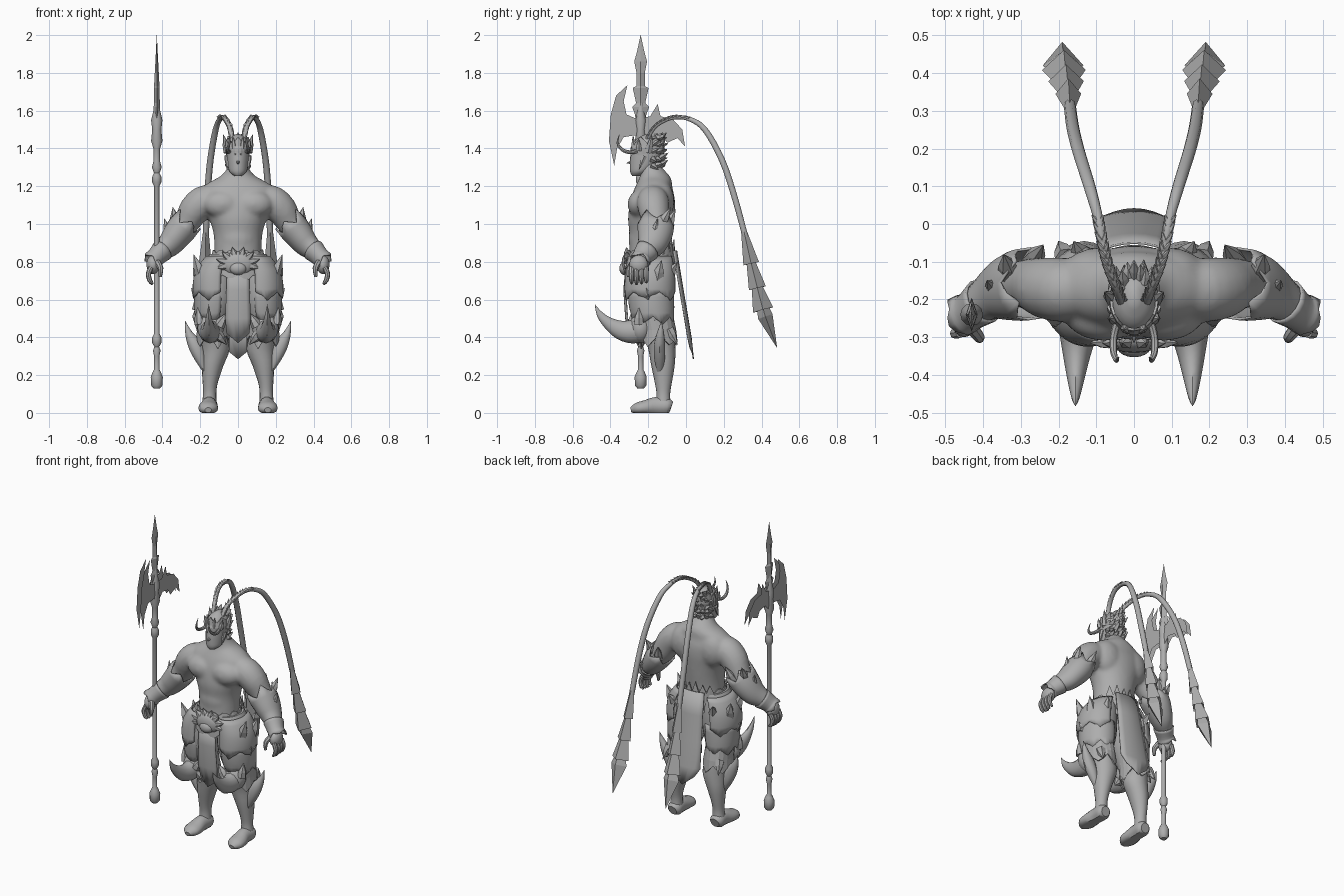
import bpy, bmesh, math, random
from mathutils import Vector

random.seed(4)
grey = bpy.data.materials.new("plain grey")
grey.diffuse_color = (0.42, 0.42, 0.42, 1)


def finish(name, bm, mirror=False, smooth=True, solid=0):
    bmesh.ops.recalc_face_normals(bm, faces=bm.faces)
    me = bpy.data.meshes.new(name)
    bm.to_mesh(me)
    bm.free()
    ob = bpy.data.objects.new(name, me)
    bpy.context.collection.objects.link(ob)
    me.materials.append(grey)
    if solid:
        ob.modifiers.new("thickness", 'SOLIDIFY').thickness = solid
    if mirror:
        ob.modifiers.new("mirror", 'MIRROR')
    bpy.ops.object.select_all(action='DESELECT')
    ob.select_set(True)
    bpy.context.view_layer.objects.active = ob
    if smooth:
        bpy.ops.object.shade_smooth_by_angle(angle=math.radians(40))
    return ob


def spline(pts, k):
    out, P = [], [Vector(p) for p in pts]
    for i in range(len(P) - 1):
        a, b, c, d = P[max(i - 1, 0)], P[i], P[i + 1], P[min(i + 2, len(P) - 1)]
        for t in [j / k for j in range(k)]:
            out.append(0.5 * (2 * b + (c - a) * t + (2 * a - 5 * b + 4 * c - d) * t * t
                              + (3 * b - a - 3 * c + d) * t ** 3))
    return out + [P[-1]]


def sweep(name, pts, n=16, k=3, flat=False, arc=None, jag=0, jag0=0, per=2, mirror=False, floor=False,
          into=None, smooth=True):
    """Rings (x, y, z, r1, r2) along a path; jag makes toothed ends (per = points per tooth), arc an open shell."""
    P = spline([tuple(p) if len(p) == 5 else (*p, p[3]) for p in pts], k)
    bm = into or bmesh.new()
    a0, a1 = [math.radians(a) for a in (arc or (0, 360))]
    m = n + 1 if arc else n
    rings = []
    for i, p in enumerate(P):
        t = Vector(P[min(i + 1, len(P) - 1)][:3]) - Vector(P[max(i - 1, 0)][:3])
        t = Vector((0, 0, 1 if t.z > 0 else -1)) if flat else t.normalized()
        u = Vector((1, 0, 0)) if abs(t.x) < .95 else Vector((0, 0, 1))
        u = (u - t * u.dot(t)).normalized()
        v = Vector((0, 1, 0)) if flat else t.cross(u)
        ring = []
        for j in range(m):
            a = a0 + (a1 - a0) * j / n
            q = Vector(p[:3]) + u * max(p[3], .0005) * math.cos(a) + v * max(p[4], .0005) * math.sin(a)
            tooth = (1 - abs(2 * (j % per) / per - 1)) * random.uniform(.75, 1.2)
            q += t * tooth * (jag * (i == len(P) - 1) - jag0 * (i == 0))
            if floor:
                q.z = max(q.z, 0)
            ring.append(bm.verts.new(q))
        rings.append(ring)
    for r, s in zip(rings, rings[1:]):
        for j in range(n):
            bm.faces.new((r[j], r[(j + 1) % m], s[(j + 1) % m], s[j]))
    shell = arc or jag or jag0
    if not shell:
        bm.faces.new(rings[0])
        bm.faces.new(rings[-1])
    return None if into else finish(name, bm, mirror, smooth, .007 if shell else 0)


def ball(name, c, r, mirror=False):
    bm = bmesh.new()
    bmesh.ops.create_uvsphere(bm, u_segments=18, v_segments=12, radius=1)
    for v in bm.verts:
        v.co = Vector([c[i] + r[i] * v.co[i] for i in range(3)])
    return finish(name, bm, mirror)


def spikes(name, items, mirror=False, n=6):
    """Straight pointed locks: (base, tip, radius)."""
    bm = bmesh.new()
    for b, t, r in items:
        sweep("", [(*b, r), (*Vector(b).lerp(Vector(t), .4), r * .8), (*t, 0)], n, 1, into=bm)
    return finish(name, bm, mirror, False)


def plate(name, outline, x, t):
    """Blade in the side plane with sharp edge and raised centre on both sides."""
    bm = bmesh.new()
    for s in (-1, 1):
        f = bm.faces.new([bm.verts.new((x, y, z)) for y, z in outline])
        core = bmesh.ops.inset_region(bm, faces=[f], thickness=.012, use_even_offset=False)
        for v in f.verts:
            v.co.x = x + s * t
    bmesh.ops.remove_doubles(bm, verts=bm.verts, dist=.0002)
    return finish(name, bm, smooth=False)


# torso, chest and upper arms blended into one smooth body
body = [sweep("torso", [(0, -.19, .76, .13, .11), (0, -.19, .86, .125, .11), (0, -.185, .95, .13, .115),
                        (0, -.185, 1.02, .15, .122), (0, -.18, 1.08, .178, .122), (0, -.175, 1.14, .2, .115),
                        (0, -.172, 1.19, .19, .1), (0, -.165, 1.225, .145, .09), (0, -.165, 1.255, .09, .078),
                        (0, -.185, 1.30, .055, .058), (0, -.2, 1.34, .045, .05)], 32, flat=True),
        ball("chest", (.08, -.24, 1.105), (.105, .07, .075), True),
        ball("belly", (0, -.22, .92), (.105, .085, .11)),
        ball("shoulder_blade", (.09, -.13, 1.12), (.1, .068, .11), True),
        sweep("upper_arm", [(.12, -.175, 1.14, .07), (.18, -.175, 1.12, .085), (.23, -.17, 1.075, .083),
                            (.27, -.16, 1.01, .07), (.31, -.16, .95, .06)], mirror=True)]
for ob in body:
    ob.select_set(True)
bpy.context.view_layer.objects.active = body[0]
bpy.ops.object.convert(target='MESH')
bpy.ops.object.join()
rem = body[0].modifiers.new("blend", 'REMESH')
rem.mode, rem.voxel_size, rem.use_smooth_shade = 'VOXEL', .011, True
relax = body[0].modifiers.new("relax", 'SMOOTH')
relax.factor, relax.iterations = .5, 6

# forearm guards, cuffs and hands
sweep("forearm_guard", [(.435, -.23, .825, .043, .048), (.40, -.205, .86, .052, .058), (.36, -.18, .895, .066, .078),
                        (.32, -.165, .945, .078, .092), (.29, -.16, .985, .082, .097)], 20, jag=.05, per=4, mirror=True)
sweep("wrist_cuff", [(.40, -.205, .86, .06, .066), (.435, -.232, .825, .05, .054), (.45, -.24, .81, .054, .056)],
      16, jag=.02, per=4, mirror=True)
spikes("elbow_spikes", [((.33, -.13, 1.0), (.345, -.08, 1.09), .03), ((.27, -.1, .98), (.24, -.055, 1.08), .03),
                        ((.37, -.17, .95), (.39, -.15, 1.03), .022)], True)
ball("palm", (.45, -.25, .785), (.035, .05, .05), True)
for i in range(4):
    y = -.288 + i * .026
    sweep("finger", [(.46, y, .77, .014), (.474, y - .002, .735, .014), (.466, y, .70, .012),
                     (.452, y, .68 + .006 * abs(i - 1), .007)], 8, mirror=True)
sweep("thumb", [(.43, -.275, .80, .018), (.41, -.3, .765, .015), (.412, -.305, .72, .008)], 8, mirror=True)

# head, nose, brow and mouth
sweep("head", [(0, -.26, 1.255, .02, .025), (0, -.245, 1.275, .044, .05), (0, -.225, 1.31, .054, .072),
               (0, -.212, 1.36, .06, .083), (0, -.205, 1.41, .06, .083), (0, -.2, 1.45, .045, .062),
               (0, -.195, 1.475, .012, .02)], 24, flat=True)
spikes("nose", [((0, -.288, 1.322), (0, -.288, 1.385), .012), ((0, -.285, 1.328), (0, -.316, 1.322), .011)])
spikes("brow", [((.01, -.286, 1.365), (.06, -.25, 1.395), .011)], True)
# helmet crown with flared points and thin curled horns
sweep("crown", [(0, -.207, 1.375, .062, .086), (0, -.205, 1.40, .066, .089), (0, -.2, 1.425, .064, .083)],
      24, 2, True, jag=.035, jag0=.015, per=4, smooth=False)
spikes("crown_points", [((.055, -.2, 1.38), (.078, -.18, 1.475), .022), ((.05, -.25, 1.39), (.066, -.25, 1.45), .018),
                        ((.056, -.22, 1.36), (.058, -.25, 1.285), .016),
                        ((.02, -.275, 1.40), (.028, -.28, 1.465), .016)], True)
sweep("front_horn", [(.045, -.26, 1.385, .011), (.054, -.30, 1.38, .01), (.054, -.34, 1.395, .009),
                     (.046, -.362, 1.43, .006), (.04, -.352, 1.475, .001)], 8, mirror=True)
# swept back hair
locks = []
for i in range(7):
    for j in range(5):
        a, w = math.radians(15 + i * 25), .054 if j < 4 else .036
        x, y, z = w * math.cos(a), -.2 + .064 * math.sin(a), 1.31 + .035 * j
        locks.append(((x, y, z), (x * 1.15, y + .03 + .02 * random.random(), z + random.uniform(-.02, .04)), .017))
spikes("hair", locks, n=4)

# long plumes: braided root, stalk, layered flat feather tip
root = [(.03, -.21, 1.44, .012), (.045, -.17, 1.51, .012), (.068, -.11, 1.55, .011), (.083, -.05, 1.565, .011),
        (.096, .02, 1.555, .013), (.118, .10, 1.50, .016), (.146, .19, 1.34, .017),
        (.162, .255, 1.15, .017), (.17, .315, .93, .016)]
sweep("plume_stalk", root, 10, 4, mirror=True)
braid = spline([p[:3] for p in root[:5]], 3)
spikes("plume_braid", [(a, a + (b - a) * 1.2 + Vector((s * .016, 0, .014)), .011)
                       for a, b in zip(braid, braid[1:]) for s in (-1, 1)], True)
sweep("plume_feather", [(.17, .305, .97, .014, .014), (.174, .345, .79, .034, .042), (.174, .338, .82, .018, .02),
                        (.18, .378, .66, .047, .046), (.18, .37, .69, .026, .024),
                        (.186, .408, .545, .058, .055), (.186, .403, .57, .034, .03),
                        (.188, .42, .51, .054, .04), (.19, .482, .345, 0, 0)], 4, 1, mirror=True, smooth=False)

# belt, fur fringes and buckle mask
sweep("belt", [(0, -.195, .73, .165, .132), (0, -.195, .79, .152, .128), (0, -.19, .845, .135, .12)],
      36, 2, True, jag=.025, jag0=.03, per=3, smooth=False)
sweep("back_fur", [(0, -.19, .80, .15, .135), (0, -.19, .85, .145, .13)], 12, 1, True,
      arc=(35, 145), jag=.06, jag0=.06, smooth=False)
ball("buckle_mask", (0, -.305, .79), (.085, .036, .065))
ball("buckle_snout", (0, -.325, .765), (.045, .028, .035))
spikes("buckle_mane", [((.07 * math.cos(a), -.31, .79 + .045 * math.sin(a)),
                        (.12 * math.cos(a), -.315, .79 + .09 * math.sin(a)), .022)
                       for a in [math.radians(-15 + 30 * i) for i in range(8)]])

# front and back cloths, rows of (y, z, half width, centre drop)
for name, bend, rows in (
        ("front_cloth", -.01, [(-.31, .78, .06, 0), (-.322, .65, .062, 0), (-.312, .5, .068, 0), (-.30, .42, .06, .05)]),
        ("back_cloth", .018, [(-.065, .86, .085, 0), (-.042, .72, .09, 0), (-.015, .56, .1, 0),
                              (.012, .4, .11, 0), (.024, .345, .075, .06)])):
    bm = bmesh.new()
    grid = [[bm.verts.new((w * s / 3, y + bend * (1 - s * s / 9), z - d * (1 - abs(s) / 3)))
             for s in range(-3, 4)] for y, z, w, d in rows]
    for r, s in zip(grid, grid[1:]):
        for j in range(6):
            bm.faces.new((r[j], r[j + 1], s[j + 1], s[j]))
    finish(name, bm, solid=.006)

# trousers, layered hip plates and knee cuffs
sweep("trouser_leg", [(.08, -.19, .84, .07, .1), (.115, -.19, .72, .108, .12), (.122, -.187, .6, .105, .117),
                      (.13, -.175, .5, .085, .1), (.13, -.15, .41, .068, .08)], 20, flat=True, mirror=True)
sweep("upper_hip_plate", [(.09, -.19, .83, .08, .115), (.115, -.19, .76, .108, .13), (.122, -.19, .68, .118, .135),
                          (.122, -.19, .64, .116, .134)], 24, 2, True, (-105, 85), jag=.04, per=8, mirror=True)
sweep("lower_hip_plate", [(.122, -.187, .66, .108, .122), (.127, -.182, .56, .106, .12), (.13, -.175, .51, .097, .11)],
      24, 2, True, (-110, 110), jag=.04, per=6, mirror=True)
spikes("hip_spikes", [((.19, -.24, .72), (.235, -.25, .84), .035), ((.2, -.15, .71), (.232, -.13, .81), .035),
                      ((.13, -.1, .72), (.16, -.045, .8), .035), ((.2, -.2, .6), (.248, -.21, .66), .03)], True, 5)
sweep("knee_cuff", [(.132, -.165, .49, .085, .098), (.132, -.15, .44, .085, .098), (.132, -.145, .41, .088, .1)],
      20, 1, True, jag=.06, jag0=.04, per=4, mirror=True, smooth=False)
ball("knee_guard", (.145, -.24, .45), (.07, .06, .08), True)
sweep("knee_tusk", [(.145, -.23, .44, .06, .065), (.148, -.29, .43, .05, .062), (.152, -.35, .44, .036, .05),
                    (.154, -.41, .475, .023, .032), (.155, -.455, .52, .012, .018), (.155, -.483, .575, 0, 0)],
      12, mirror=True)
spikes("knee_fur", [((.1, -.28, .46), (.06, -.29, .53), .03), ((.2, -.25, .47), (.215, -.25, .56), .03),
                    ((.11, -.26, .42), (.06, -.25, .36), .03), ((.18, -.09, .44), (.2, -.045, .36), .03)], True)
sweep("side_fin", [(.175, -.14, .21, .005, .012), (.2, -.14, .29, .03, .03), (.228, -.14, .36, .037, .03),
                   (.26, -.135, .42, .02, .02), (.28, -.13, .488, 0, 0)], 10, mirror=True)

# shins and boots
sweep("shin", [(.13, -.145, .43, .068, .08), (.118, -.128, .34, .074, .072), (.135, -.122, .25, .058, .062),
               (.147, -.12, .16, .04, .045), (.15, -.12, .1, .035, .036), (.152, -.12, .04, .04, .04)],
      flat=True, mirror=True)
sweep("boot", [(.152, -.078, .03, .03, .03), (.152, -.10, .035, .045, .045), (.153, -.16, .035, .043, .05),
               (.157, -.215, .028, .052, .04), (.158, -.26, .022, .048, .032), (.158, -.292, .015, .018, .014)],
      14, mirror=True, floor=True)

# polearm: turned shaft, diamond spear point and two crescent blades
X, Y = -.43, -.24
shaft = [(.13, .018), (.145, .03), (.19, .032), (.215, .022), (.23, .014), (.3, .014), (.33, .02), (.35, .013),
         (.37, .024), (.4, .024), (.42, .014), (1.2, .014), (1.22, .024), (1.25, .024), (1.27, .015),
         (1.3, .026), (1.33, .018), (1.4, .018), (1.44, .03), (1.5, .024), (1.55, .03), (1.6, .018), (1.72, .008)]
sweep("polearm_shaft", [(X, Y, z, r) for z, r in shaft], 12, 1, True)
point = [(1.48, .018), (1.58, .03), (1.62, .045), (1.64, .024), (1.72, .042), (1.73, .022), (1.8, .022),
         (1.86, .034), (1.91, .02), (2.0, 0)]
sweep("spear_point", [(X, Y, z, .016 * min(1, (2 - z) / .3), w) for z, w in point], 4, 1, True, smooth=False)
plate("large_crescent", [(-.31, 1.735), (-.37, 1.68), (-.398, 1.58), (-.408, 1.44), (-.38, 1.31), (-.365, 1.4), (-.33, 1.46),
                         (-.27, 1.47), (-.235, 1.43), (-.235, 1.6), (-.27, 1.56), (-.315, 1.58), (-.33, 1.65)], X, .014)
plate("small_crescent", [(-.235, 1.56), (-.19, 1.57), (-.15, 1.635), (-.135, 1.57), (-.07, 1.555), (-.02, 1.5),
                         (-.005, 1.41), (-.045, 1.455), (-.1, 1.43), (-.125, 1.47), (-.18, 1.48), (-.235, 1.42)], X, .014)
